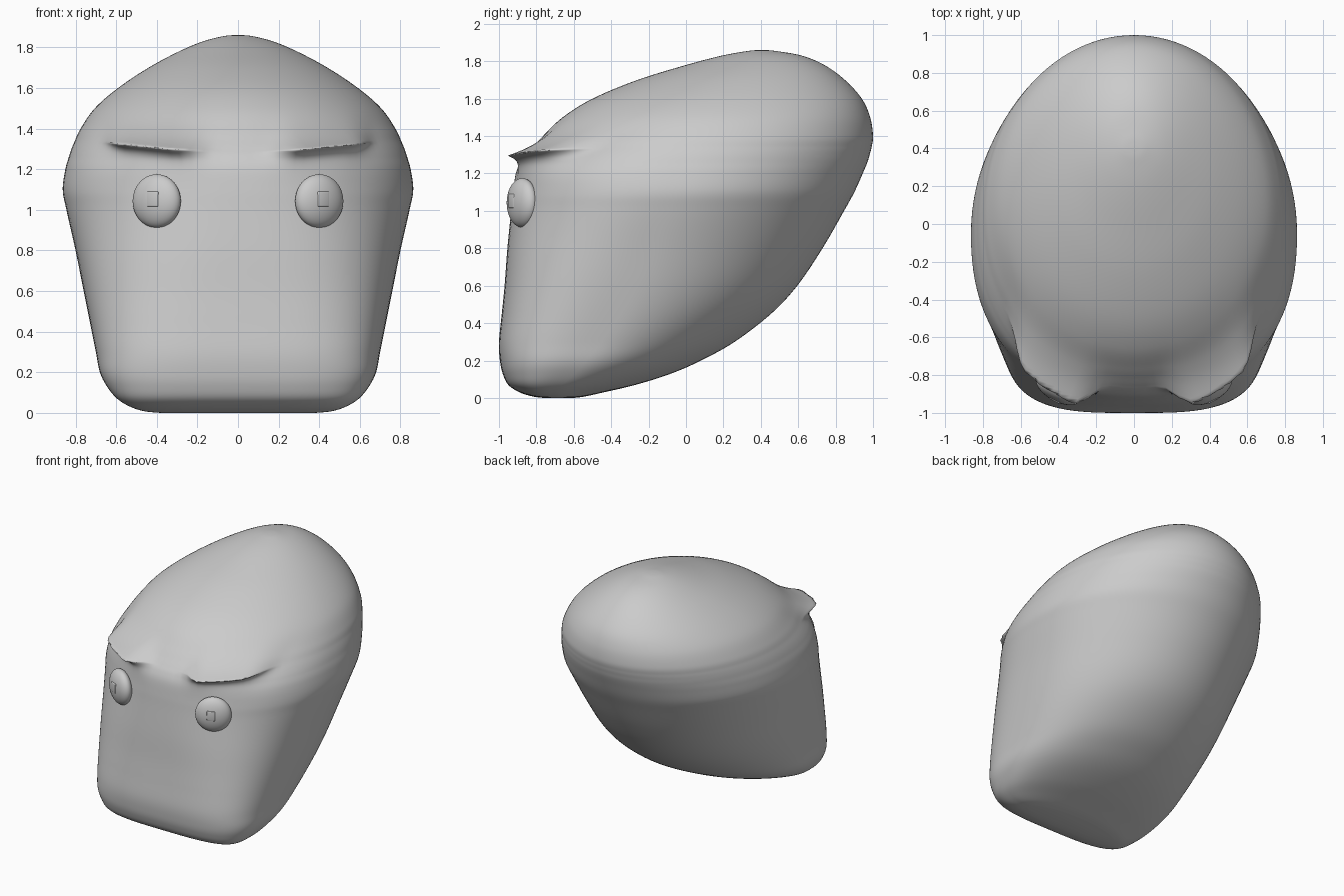
import bpy, bmesh, math
from mathutils import Matrix, Vector

if "Cube" in bpy.data.objects:
    bpy.data.objects.remove(bpy.data.objects["Cube"])

# Horizontal slices of the head: height, front y, back y, half width
SLICES = [
    (0.000, -0.76, -0.60, 0.38), (0.008, -0.82, -0.54, 0.46),
    (0.03, -0.89, -0.44, 0.53), (0.07, -0.95, -0.27, 0.595),
    (0.13, -0.98, -0.08, 0.645), (0.20, -0.995, 0.08, 0.68),
    (0.30, -1.0, 0.26, 0.70), (0.45, -0.985, 0.455, 0.73),
    (0.60, -0.97, 0.595, 0.76), (0.80, -0.955, 0.73, 0.80),
    (1.00, -0.935, 0.845, 0.845), (1.10, -0.925, 0.90, 0.863),
    (1.20, -0.91, 0.945, 0.85), (1.26, -0.885, 0.97, 0.833),
    (1.30, -0.855, 0.982, 0.82), (1.34, -0.82, 0.992, 0.803),
    (1.40, -0.765, 1.0, 0.775), (1.50, -0.66, 0.985, 0.705),
    (1.60, -0.50, 0.94, 0.59), (1.70, -0.26, 0.85, 0.44),
    (1.78, 0.0, 0.74, 0.29), (1.83, 0.19, 0.62, 0.17),
    (1.855, 0.33, 0.48, 0.07), (1.86, 0.39, 0.42, 0.015),
]
SEGS, STEPS = 112, 7


def smooth(a, b, v):
    t = max(0.0, min(1.0, (v - a) / (b - a)))
    return t * t * (3 - 2 * t)


def spline(rows, steps):
    """Catmull-Rom interpolation through rows of values."""
    out = []
    for i in range(len(rows) - 1):
        r = [rows[max(0, i - 1)], rows[i], rows[i + 1], rows[min(len(rows) - 1, i + 2)]]
        for s in range(steps):
            t = s / steps
            out.append([0.5 * (2 * b + (c - a) * t + (2 * a - 5 * b + 4 * c - d) * t * t
                               + (3 * b - a - 3 * c + d) * t ** 3) for a, b, c, d in zip(*r)])
    out.append(list(rows[-1]))
    return out


def brow(x, y, z):
    """Push a sharp brow ridge outwards over each eye."""
    ax = abs(x)
    window = smooth(0.13, 0.26, ax) * (1 - smooth(0.52, 0.68, ax))
    d = z - (1.295 + 0.1 * (ax - 0.25))
    fall = math.exp(-d / 0.06) if d > 0 else math.exp(d / 0.035)
    push = 0.14 * window * fall
    return x + math.copysign(0.4 * push, x), y - 0.92 * push, z


def finish(bm, name):
    bmesh.ops.recalc_face_normals(bm, faces=bm.faces)
    for f in bm.faces:
        f.smooth = True
    me = bpy.data.meshes.new(name)
    bm.to_mesh(me)
    bm.free()
    ob = bpy.data.objects.new(name, me)
    bpy.context.collection.objects.link(ob)
    return ob


# Head: squarish at the front, elliptical at the back
bm = bmesh.new()
rings = []
for z, yf, yb, w in spline(SLICES, STEPS):
    ym = yf + (yb - yf) * (0.42 + 0.06 * min(1.0, max(0.0, z) / 1.1))
    p = 3.4 - 1.1 * smooth(0.2, 1.15, z) - 0.3 * smooth(1.15, 1.5, z)
    ring = []
    for i in range(SEGS):
        a = 2 * math.pi * i / SEGS
        c, s = math.cos(a), math.sin(a)
        e = 2 / p if s < 0 else 1.0
        x = w * math.copysign(abs(c) ** e, c)
        y = ym + (yb - ym) * s if s >= 0 else ym - (ym - yf) * abs(s) ** e
        if s < 0:
            x, y, z2 = brow(x, y, z)
        ring.append(bm.verts.new((x, y, max(0.0, z))))
    rings.append(ring)
for lo, hi in zip(rings, rings[1:]):
    for i in range(SEGS):
        j = (i + 1) % SEGS
        bm.faces.new((lo[i], lo[j], hi[j], hi[i]))
bm.faces.new(rings[0])
bm.faces.new(rings[-1])
finish(bm, "head")

# Eyes: flattened spheres turned outwards, each with a small square glint
for side, label in ((-1, "left"), (1, "right")):
    place = Matrix.Translation((0.4 * side, -0.875, 1.043)) @ Matrix.Rotation(
        math.radians(28 * side), 4, 'Z')
    bm = bmesh.new()
    bmesh.ops.create_uvsphere(bm, u_segments=40, v_segments=24, radius=1,
                              matrix=place @ Matrix.Diagonal((0.13, 0.065, 0.132, 1)))
    finish(bm, "eye_" + label)

    bm = bmesh.new()
    spot = place @ Matrix.Translation((-0.01 * side, -0.058, 0.01))
    bmesh.ops.create_cube(bm, size=1, matrix=spot @ Matrix.Diagonal((0.06, 0.016, 0.075, 1)))
    bmesh.ops.bevel(bm, geom=bm.edges[:], offset=0.006, segments=3, affect='EDGES', profile=0.5)
    finish(bm, "eye_glint_" + label)
